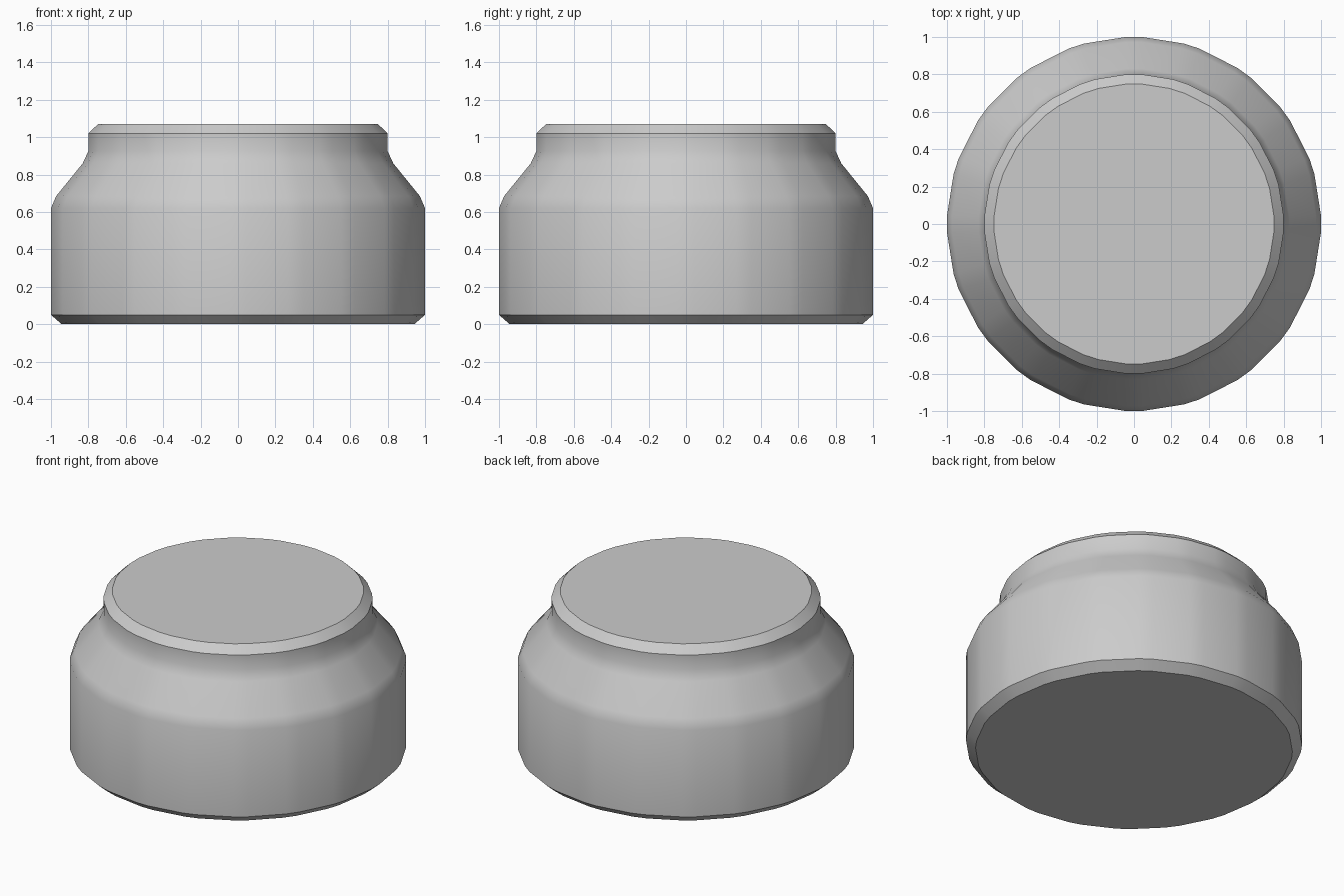
import bpy, bmesh, math
from mathutils import Vector

if "Cube" in bpy.data.objects:
    bpy.data.objects.remove(bpy.data.objects["Cube"])

SIDES = 20
CUT = 0.043  # half width of the bevel on each vertical edge
# (radius, height) profile from base chamfer to top chamfer
PROFILE = [(0.943, 0.0), (1.0, 0.05), (1.0, 0.62), (0.972, 0.685),
           (0.83, 0.86), (0.80, 0.925), (0.80, 1.02), (0.748, 1.07)]


def outline(r):
    """Polygon whose corners are cut by short flats at distance r."""
    pts = []
    for i in range(SIDES):
        a = i * math.tau / SIDES
        out = Vector((math.cos(a), math.sin(a)))
        side = Vector((-out.y, out.x))
        pts += [out * r - side * CUT, out * r + side * CUT]
    return pts


# Jar body: stacked rings, closed by flat caps
bm = bmesh.new()
rings = [[bm.verts.new((p.x, p.y, z)) for p in outline(r)] for r, z in PROFILE]
n = len(rings[0])
for lo, hi in zip(rings, rings[1:]):
    for i in range(n):
        j = (i + 1) % n
        bm.faces.new((lo[i], lo[j], hi[j], hi[i]))
bm.faces.new(rings[0][::-1])
bm.faces.new(rings[-1])
bmesh.ops.recalc_face_normals(bm, faces=bm.faces)
mesh = bpy.data.meshes.new("stepped_round_body")
bm.to_mesh(mesh)
bm.free()
body = bpy.data.objects.new("stepped_round_body", mesh)
bpy.context.collection.objects.link(body)

# Smooth sides, crisp chamfers, mid grey
grey = bpy.data.materials.new("grey")
grey.diffuse_color = (0.55, 0.55, 0.55, 1)
grey.use_nodes = True
grey.node_tree.nodes["Principled BSDF"].inputs["Base Color"].default_value = grey.diffuse_color
mesh.materials.append(grey)
bpy.context.view_layer.objects.active = body
body.select_set(True)
bpy.ops.object.shade_smooth_by_angle(angle=math.radians(30))
